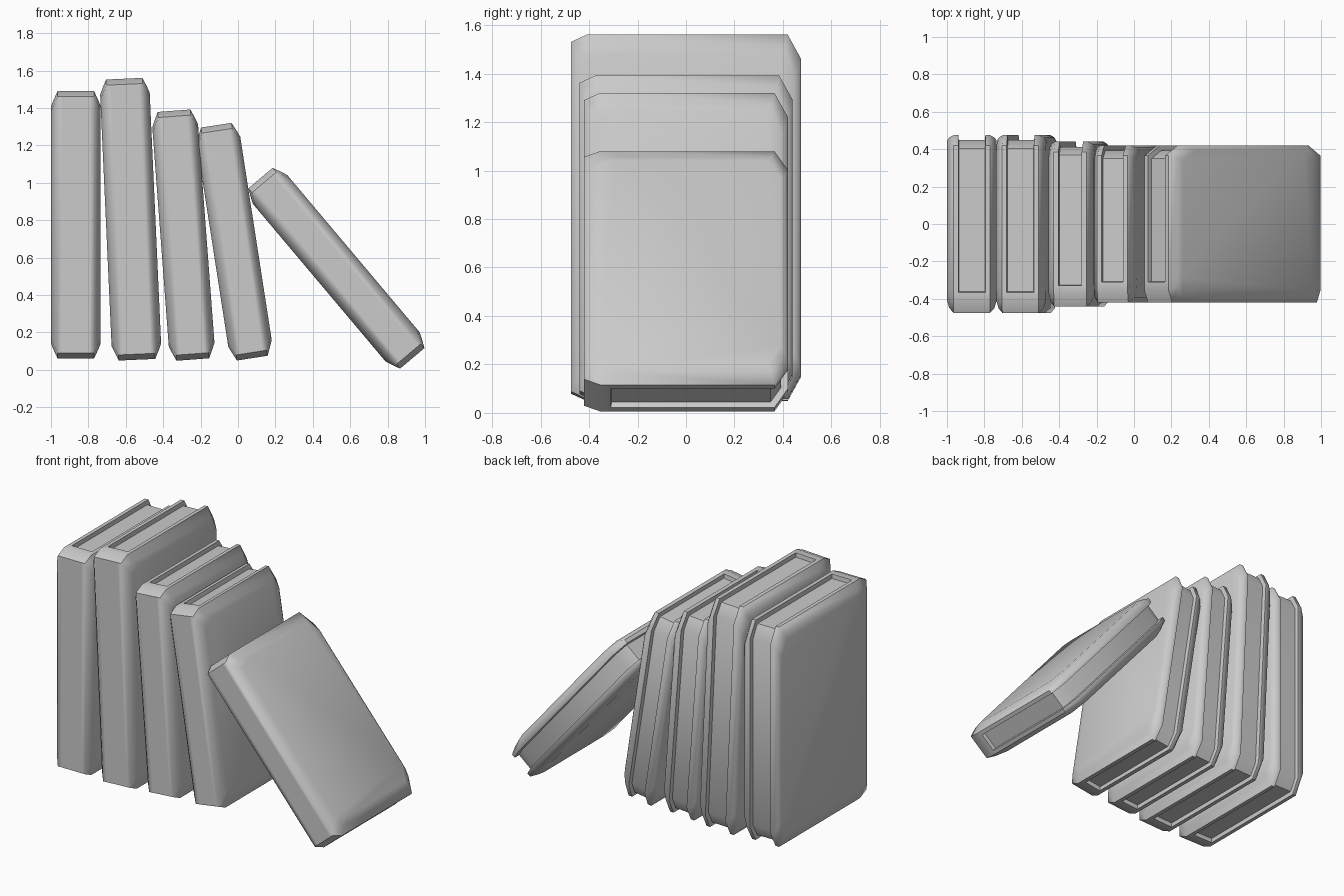
import bpy
import bmesh
import math

cube = bpy.data.objects.get("Cube")
if cube:
    bpy.data.objects.remove(cube, do_unlink=True)

grey = bpy.data.materials.new("light_grey")
grey.use_nodes = True
colour = (0.6, 0.6, 0.6, 1)
grey.diffuse_color = colour
grey.node_tree.nodes["Principled BSDF"].inputs["Base Color"].default_value = colour


def outline(depth, height, front, back, top):
    """Side outline of a book, chamfered at the corners, drawn in from its full size."""
    f, b, z = front - depth / 2, depth / 2 - back, height / 2 - top
    upper = [(f, z - 0.03), (f + 0.065, z), (f + 0.11, z), (b - 0.055, z), (b, z - 0.1)]
    return upper + [(y, -z) for y, z in reversed(upper)]


# Distance in from the cover face, then how far front, back and ends draw in there
STATIONS = [(0, 0.065, 0.03, 0.08), (0.012, 0.025, 0.012, 0.05), (0.035, 0, 0, 0), (0.06, 0, 0, 0)]


def book(name, width, depth, height, x, z, lean):
    bm = bmesh.new()
    # Loft the outline from one cover face to the other
    levels = [(-1, s) for s in STATIONS] + [(1, s) for s in reversed(STATIONS)]
    rings = []
    for side, (inward, front, back, top) in levels:
        px = side * (width / 2 - inward)
        rings.append([bm.verts.new((px, py, pz))
                      for py, pz in outline(depth, height, front, back, top)])
    pages = []
    count = len(rings[0])
    for i in range(len(rings) - 1):
        for j in range(count):
            k = (j + 1) % count
            face = bm.faces.new((rings[i][j], rings[i][k], rings[i + 1][k], rings[i + 1][j]))
            if i == 3 and 2 <= j <= 6:
                pages.append(face)
    bm.faces.new(rings[0])
    bm.faces.new(rings[-1])
    bmesh.ops.recalc_face_normals(bm, faces=bm.faces[:])
    # Sink the page block between the covers at top, back and bottom
    bmesh.ops.inset_region(bm, faces=pages, thickness=0.003, depth=-0.027, use_even_offset=True)

    mesh = bpy.data.meshes.new(name)
    bm.to_mesh(mesh)
    bm.free()
    mesh.materials.append(grey)
    obj = bpy.data.objects.new(name, mesh)
    bpy.context.collection.objects.link(obj)
    obj.location = (x, 0, z)
    obj.rotation_euler.y = -math.radians(lean)
    bpy.ops.object.select_all(action="DESELECT")
    obj.select_set(True)
    bpy.context.view_layer.objects.active = obj
    bpy.ops.object.shade_smooth_by_angle(angle=math.radians(60))


# Row of books, leaning more and more towards the upright one
book("upright_book", 0.265, 0.95, 1.43, -0.867, 0.775, 0)
book("tall_book", 0.265, 0.95, 1.504, -0.574, 0.805, 2.6)
book("middle_book", 0.245, 0.88, 1.334, -0.292, 0.72, 4.3)
book("short_book", 0.235, 0.84, 1.26, -0.02, 0.685, 8.8)
book("leaning_book", 0.24, 0.84, 1.26, 0.526, 0.543, 40.1)
